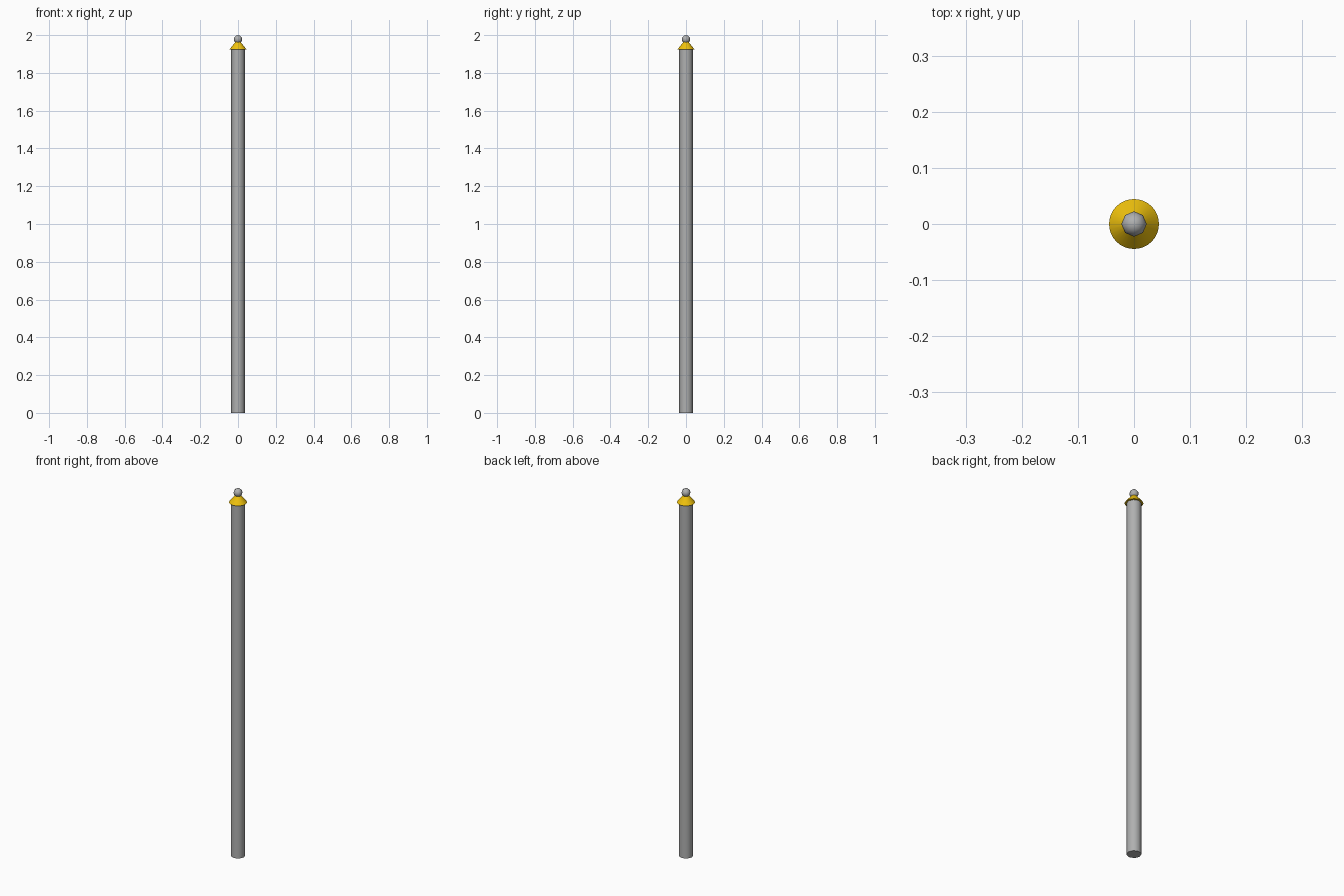
import bpy, math

if "Cube" in bpy.data.objects:
    bpy.data.objects.remove(bpy.data.objects["Cube"])

GREY = (0.43, 0.435, 0.435, 1)
YELLOW = (0.87, 0.54, 0.004, 1)

def finish(name, color, angle=50):
    ob = bpy.context.object
    ob.name = name
    bpy.ops.object.shade_smooth_by_angle(angle=math.radians(angle))
    mat = bpy.data.materials.new(name + "_paint")
    mat.diffuse_color = color
    mat.use_nodes = True
    mat.node_tree.nodes["Principled BSDF"].inputs["Base Color"].default_value = mat.diffuse_color
    ob.data.materials.append(mat)

def cone(name, sides, r1, r2, z0, z1, color):
    bpy.ops.mesh.primitive_cone_add(vertices=sides, radius1=r1, radius2=r2,
                                    depth=z1 - z0, location=(0, 0, (z0 + z1) / 2))
    finish(name, color)

# Tall eight-sided post
cone("post", 8, 0.036, 0.036, 0.0, 1.927, GREY)

# Yellow flared cap overhanging the post
cone("cap", 32, 0.0445, 0.012, 1.925, 1.966, YELLOW)

# Low-poly ball finial
bpy.ops.mesh.primitive_uv_sphere_add(segments=8, ring_count=6, radius=0.0225,
                                     location=(0, 0, 1.9775))
finish("ball", GREY)
